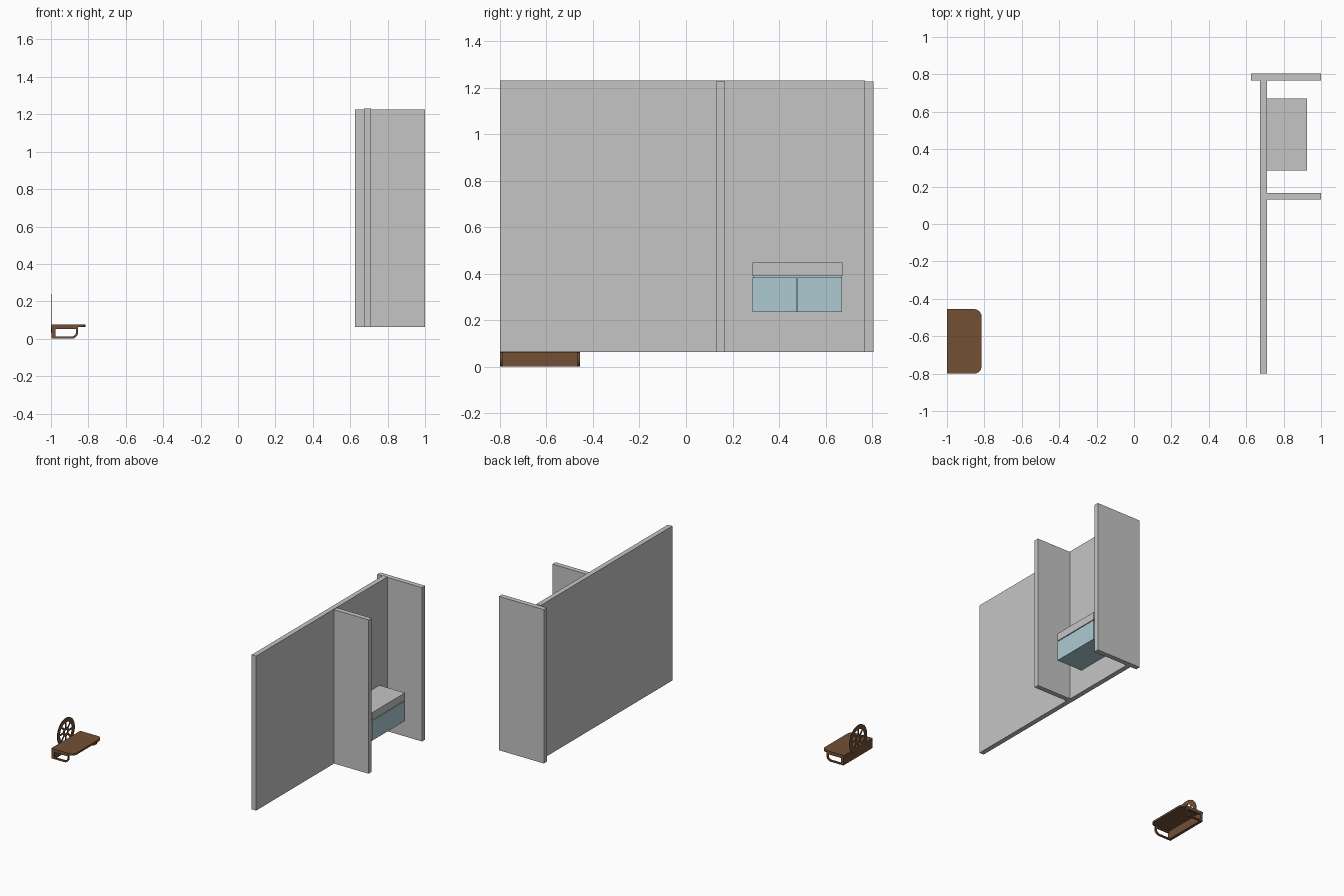
import bpy, bmesh, math
from mathutils import Vector

cube = bpy.data.objects.get("Cube")
if cube:
    bpy.data.objects.remove(cube, do_unlink=True)


def material(name, rgb):
    m = bpy.data.materials.new(name)
    m.use_nodes = True
    m.diffuse_color = (*rgb, 1)
    m.node_tree.nodes["Principled BSDF"].inputs["Base Color"].default_value = (*rgb, 1)
    return m


GREY = material("plain grey", (0.56, 0.56, 0.56))
BLUE = material("pale blue", (0.42, 0.60, 0.64))
BROWN = material("wood brown", (0.17, 0.08, 0.036))


def finish(name, bm, mat):
    bmesh.ops.recalc_face_normals(bm, faces=bm.faces)
    me = bpy.data.meshes.new(name)
    bm.to_mesh(me)
    bm.free()
    me.materials.append(mat)
    ob = bpy.data.objects.new(name, me)
    bpy.context.scene.collection.objects.link(ob)
    return ob


def add_box(bm, lo, hi):
    verts = bmesh.ops.create_cube(bm, size=1)["verts"]
    for v in verts:
        v.co = Vector([(a + b) / 2 + c * (b - a) for a, b, c in zip(lo, hi, v.co)])
    return verts


def box(name, lo, hi, mat):
    bm = bmesh.new()
    add_box(bm, lo, hi)
    return finish(name, bm, mat)


def add_ring(bm, outer, inner, depth):
    """Closed frame between two matching outlines, thickened along depth."""
    n = len(outer)
    loops = [[bm.verts.new(p) for p in pts] for pts in (
        outer, inner, [p + depth for p in inner], [p + depth for p in outer])]
    for a, b in zip(loops, loops[1:] + loops[:1]):
        for i in range(n):
            j = (i + 1) % n
            bm.faces.new((a[i], a[j], b[j], b[i]))


# Room walls
box("long_wall", (0.675, -0.8, 0.063), (0.712, 0.77, 1.23), GREY)
box("back_wall", (0.625, 0.768, 0.063), (1.0, 0.805, 1.225), GREY)
box("partition_wall", (0.712, 0.13, 0.063), (1.0, 0.167, 1.225), GREY)

# Wall cabinet with a pair of drawers beneath a counter
box("counter_slab", (0.712, 0.285, 0.39), (0.925, 0.672, 0.447), GREY)
box("cabinet_body", (0.712, 0.287, 0.235), (0.915, 0.668, 0.39), BLUE)
for side, y0, y1 in (("front", 0.285, 0.476), ("rear", 0.478, 0.67)):
    box(side + "_drawer", (0.915, y0, 0.235), (0.925, y1, 0.384), BLUE)

# Small table top, rounded on its free corners
bm = bmesh.new()
add_box(bm, (-1.0, -0.8, 0.062), (-0.815, -0.455, 0.076))
corners = [e for e in bm.edges
           if all(v.co.x > -0.9 for v in e.verts)
           and abs(e.verts[0].co.z - e.verts[1].co.z) > 0.01]
bmesh.ops.bevel(bm, geom=corners, offset=0.04, segments=8, profile=0.5, affect='EDGES')
finish("table_top", bm, BROWN)

# Upright board below the table top
box("back_board", (-0.997, -0.8, 0.0), (-0.975, -0.455, 0.062), BROWN)

# Open brackets at both ends, with a rounded lower corner


def bracket_outline(x0, x1, z0, z1, r):
    pts = [(x0, z1), (x0, z0)]
    for i in range(7):
        a = -math.pi / 2 + i * math.pi / 12
        pts.append((x1 - r + r * math.cos(a), z0 + r + r * math.sin(a)))
    return pts + [(x1, z1)]


for side, y in (("front", -0.8), ("rear", -0.467)):
    bm = bmesh.new()
    outer, inner = [[Vector((x, y, z)) for x, z in pts] for pts in (
        bracket_outline(-0.997, -0.855, 0.0, 0.062, 0.035),
        bracket_outline(-0.975, -0.866, 0.011, 0.051, 0.026))]
    add_ring(bm, outer, inner, Vector((0, 0.012, 0)))
    finish(side + "_bracket", bm, BROWN)

# Thin spoked wheel standing against the board
CENTRE = Vector((-1.0, -0.628, 0.135))
THICK = Vector((0.003, 0, 0))


def circle(r, n=40):
    return [CENTRE + Vector((0, r * math.cos(t), r * math.sin(t)))
            for t in (2 * math.pi * i / n for i in range(n))]


bm = bmesh.new()
for r_out, r_in in ((0.105, 0.072), (0.034, 0.014)):
    add_ring(bm, circle(r_out), circle(r_in), THICK)
for i in range(8):
    a = math.pi * i / 4
    along = Vector((0, math.cos(a), math.sin(a)))
    across = Vector((0, -math.sin(a), math.cos(a))) * 0.007
    base = [CENTRE + along * r + across * s
            for r, s in ((0.033, -1), (0.073, -1), (0.073, 1), (0.033, 1))]
    face = bm.faces.new([bm.verts.new(p) for p in base])
    new = bmesh.ops.extrude_face_region(bm, geom=[face], use_keep_orig=True)["geom"]
    bmesh.ops.translate(bm, vec=THICK, verts=[g for g in new if isinstance(g, bmesh.types.BMVert)])
finish("spoked_wheel", bm, BROWN)
